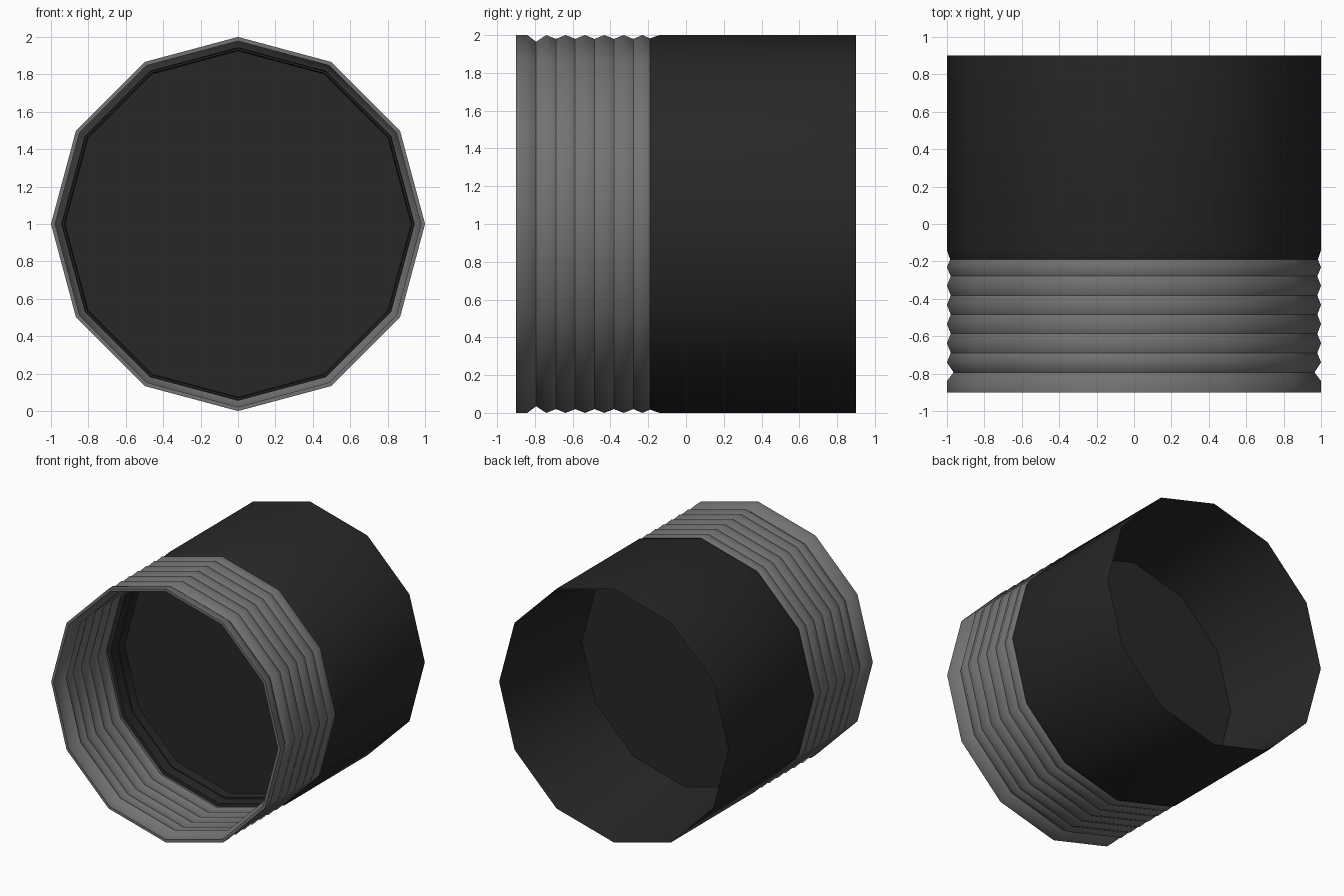
import bpy, bmesh, math

if "Cube" in bpy.data.objects:
    bpy.data.objects.remove(bpy.data.objects["Cube"])

SIDES = 12


def material(name, v):
    m = bpy.data.materials.new(name)
    m.diffuse_color = (v, v, v, 1)
    m.use_nodes = True
    m.node_tree.nodes["Principled BSDF"].inputs["Base Color"].default_value = m.diffuse_color
    return m


def lathe(name, profile, mat, sharp=(), caps=False, closed=False):
    """Spin (y, radius) points around the y axis at z = 1; sharp = creased rings."""
    bm = bmesh.new()
    rings = []
    for y, r in profile:
        rings.append([bm.verts.new((r * math.cos(2 * math.pi * i / SIDES), y,
                                    1 + r * math.sin(2 * math.pi * i / SIDES)))
                      for i in range(SIDES)])
    pairs = list(zip(rings, rings[1:]))
    if closed:
        pairs.append((rings[-1], rings[0]))
    for a, b in pairs:
        for i in range(SIDES):
            j = (i + 1) % SIDES
            bm.faces.new((a[i], a[j], b[j], b[i]))
    if caps:
        bm.faces.new(rings[0])
        bm.faces.new(rings[-1])
    bmesh.ops.recalc_face_normals(bm, faces=bm.faces)
    for f in bm.faces:
        f.smooth = True
    for k in sharp:
        for i in range(SIDES):
            bm.edges.get((rings[k][i], rings[k][(i + 1) % SIDES])).smooth = False
    me = bpy.data.meshes.new(name)
    bm.to_mesh(me)
    bm.free()
    me.materials.append(mat)
    ob = bpy.data.objects.new(name, me)
    bpy.context.collection.objects.link(ob)
    return ob


black = material("charcoal black", 0.0205)
grey = material("mid grey", 0.17)

# ribbed grey sleeve: thin corrugated wall with soft peaks and crisp grooves
WALL = 0.022
ribs = [(-0.9, 1.0), (-0.84, 1.0), (-0.793, 0.965)]
for k in range(5):
    y = -0.74 + 0.1025 * k
    ribs += [(y, 1.0), (y + 0.051, 0.98)]
ribs += [(-0.232, 1.0), (-0.19, 0.983)]
n = len(ribs)
inner = [(y, r - WALL) for y, r in reversed(ribs)]
creases = [0] + list(range(2, n, 2))
creases += sorted({2 * n - 1 - k for k in creases} | {n - 1, n} - set(creases))
lathe("ribbed_sleeve", ribs + inner, grey, sharp=creases, closed=True)

# dark body: front plate, lip, outer wall, tapered rear recess, rear plate
shell = [
    (-0.09, 0.925), (-0.16, 0.93), (-0.16, 0.94), (-0.238, 0.945),
    (-0.238, 0.99), (-0.19, 0.983), (-0.14, 1.0), (0.9, 1.0), (0.005, 0.905)]
lathe("body_shell", shell, black, sharp=(0, 1, 2, 3, 4, 5, 7, 8), caps=True)
